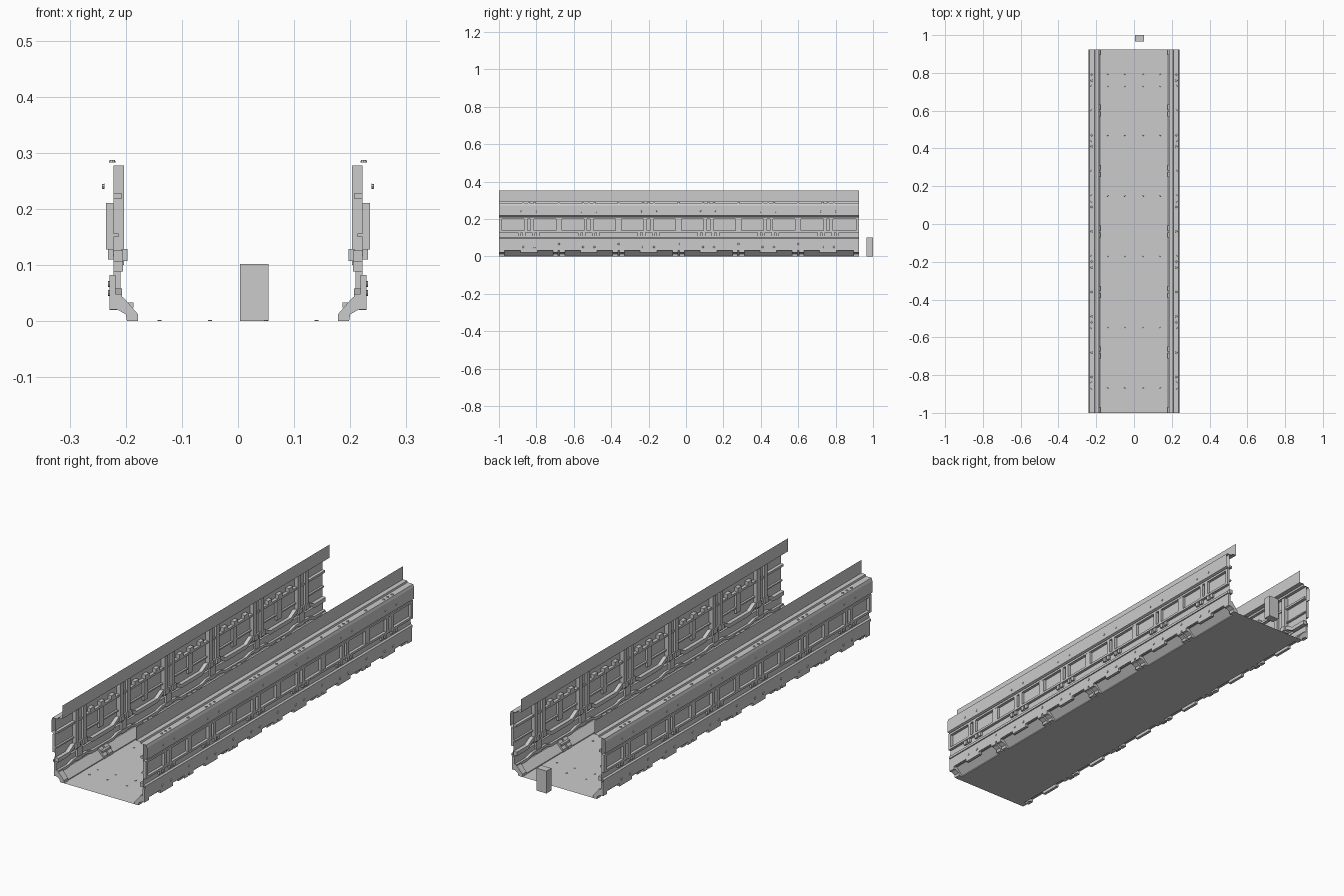
import bpy, bmesh, math
from mathutils import Matrix, Vector

if "Cube" in bpy.data.objects:
    bpy.data.objects.remove(bpy.data.objects["Cube"])

Y0, Y1 = -1.0, 0.925
POSTS = [-0.84 + 0.32 * i for i in range(6)]
MIDS = [-0.68 + 0.32 * i for i in range(5)]


def finish(name, bm, mirror=True):
    me = bpy.data.meshes.new(name)
    bm.to_mesh(me)
    bm.free()
    ob = bpy.data.objects.new(name, me)
    bpy.context.collection.objects.link(ob)
    if mirror:
        m = ob.modifiers.new("other_side", 'MIRROR')
        m.use_axis[0] = True
    return ob


def add_box(bm, x0, x1, y0, y1, z0, z1):
    mat = Matrix.Translation(((x0 + x1) / 2, (y0 + y1) / 2, (z0 + z1) / 2)) @ \
        Matrix.Diagonal((x1 - x0, y1 - y0, z1 - z0, 1))
    bmesh.ops.create_cube(bm, size=1, matrix=mat)


def boxes(name, items, mirror=True):
    bm = bmesh.new()
    for b in items:
        add_box(bm, *b)
    return finish(name, bm, mirror)


def sheet(name, pts, mirror=True):
    """Open xz profile swept along the length."""
    bm = bmesh.new()
    a = [bm.verts.new((x, Y0, z)) for x, z in pts]
    b = [bm.verts.new((x, Y1, z)) for x, z in pts]
    for i in range(len(pts) - 1):
        bm.faces.new((a[i], a[i + 1], b[i + 1], b[i]))
    return finish(name, bm, mirror)


def add_prism(bm, pts, offset):
    f = bm.faces.new([bm.verts.new(p) for p in pts])
    r = bmesh.ops.extrude_face_region(bm, geom=[f])
    vs = [v for v in r['geom'] if isinstance(v, bmesh.types.BMVert)]
    bmesh.ops.translate(bm, verts=vs, vec=Vector(offset))
    bmesh.ops.recalc_face_normals(bm, faces=bm.faces[:])


def prisms(name, profile, spans):
    """Closed xz profile repeated over several y spans."""
    bm = bmesh.new()
    for y0, y1 in spans:
        add_prism(bm, [(x, y0, z) for x, z in profile], (0, y1 - y0, 0))
    return finish(name, bm)


def rivets(name, spots, axis, r=0.005, h=0.004, mirror=True):
    bm = bmesh.new()
    rot = Matrix.Rotation(math.pi / 2, 4, 'Y') if axis == 'X' else Matrix()
    for s in spots:
        bmesh.ops.create_cone(bm, cap_ends=True, segments=8, radius1=r, radius2=r * 0.8,
                              depth=h, matrix=Matrix.Translation(s) @ rot)
    return finish(name, bm, mirror)


def wave_rail(name, x0, x1, low, high, height, tops):
    """Rail that rises at every post and dips in between."""
    path = [(Y0, low)]
    for y in tops:
        path += [(y - 0.085, low), (y - 0.05, high), (y + 0.05, high), (y + 0.085, low)]
    path.append((Y1, low))
    bm = bmesh.new()
    for (ya, za), (yb, zb) in zip(path, path[1:]):
        add_prism(bm, [(x0, ya, za), (x0, yb, zb), (x0, yb, zb + height), (x0, ya, za + height)],
                  (x1 - x0, 0, 0))
    return finish(name, bm)


# Floor and the loose block behind it
bm = bmesh.new()
bm.faces.new([bm.verts.new(p) for p in
              ((-0.18, Y0, 0), (0.18, Y0, 0), (0.18, Y1, 0), (-0.18, Y1, 0))])
finish("floor", bm, False)
boxes("end_block", [(0.004, 0.054, 0.965, 1.0, 0, 0.102)], False)
rivets("floor_rivets", [(x, y + d, 0.001) for y in POSTS for d in (-0.03, 0.03)
                        for x in (0.05, 0.14)], 'Z', 0.004, 0.002)

# Wall sheets: upright top strip, ledge and lip, then wall and sloping skirt
sheet("top_ledge", [(0.185, 0.352), (0.185, 0.292), (0.206, 0.292), (0.208, 0.284),
                    (0.236, 0.284), (0.24, 0.272), (0.24, 0.218), (0.225, 0.212)])
sheet("upper_wall", [(0.222, 0.284), (0.222, 0.102), (0.232, 0.095), (0.232, 0.084), (0.218, 0.084)])
sheet("lower_wall", [(0.225, 0.108), (0.225, 0.03)])
sheet("bottom_skirt", [(0.225, 0.036), (0.212, 0.036), (0.18, 0.004), (0.18, 0)])

# Outer panel frames, windows recessed between their uprights
frame = [(0.222, 0.235, Y0, Y1, 0.2, 0.21), (0.222, 0.235, Y0, Y1, 0.128, 0.138)]
for y in POSTS:
    frame += [(0.222, 0.235, y + d - 0.009, y + d + 0.009, 0.138, 0.2) for d in (-0.017, 0.017)]
for y in MIDS:
    frame.append((0.222, 0.234, y - 0.016, y + 0.016, 0.138, 0.2))
frame += [(0.222, 0.235, Y0, Y0 + 0.015, 0.138, 0.2), (0.222, 0.235, Y1 - 0.015, Y1, 0.138, 0.2)]
boxes("outer_panel_frame", frame)
boxes("outer_brackets", [(0.222, 0.232, y + d - 0.008, y + d + 0.008, 0.11, 0.13)
                         for y in POSTS for d in (-0.05, -0.025, 0.025, 0.05)])

# Lower outer plates with tabs hanging under them
boxes("lower_plates", [(0.218, 0.229, Y0, Y1, 0.034, 0.082)])
boxes("lower_tabs", [(0.216, 0.229, y - 0.045, y + 0.045, 0.02, 0.036) for y in POSTS])
rivets("plate_rivets", [(0.23, y + d, z) for y in POSTS for d in (-0.03, 0.03)
                        for z in (0.05,)] + [(0.23, y, 0.066) for y in MIDS], 'X', 0.006)

# Paired inner posts with a backing web
posts = []
for y in POSTS:
    posts += [(0.203, 0.222, y + d - 0.011, y + d + 0.011, 0.1, 0.277) for d in (-0.026, 0.026)]
    posts.append((0.213, 0.222, y - 0.026, y + 0.026, 0.1, 0.277))
boxes("inner_posts", posts)
boxes("post_clips", [(0.197, 0.208, y + d - 0.014, y + d + 0.014, 0.107, 0.128)
                     for y in POSTS for d in (-0.026, 0.026)])
boxes("post_feet", [(0.209, 0.222, y - 0.018, y + 0.018, 0.04, 0.1) for y in POSTS])

# Inner rails
wave_rail("middle_rail", 0.205, 0.222, 0.088, 0.108, 0.018, POSTS)
wave_rail("bottom_rail", 0.207, 0.222, 0.036, 0.046, 0.012, POSTS)
boxes("upper_rail", [(0.208, 0.222, Y0, Y1, 0.218, 0.228), (0.213, 0.222, Y0, Y1, 0.15, 0.156)])
boxes("rail_cleats", [(0.205, 0.222, y + d - 0.014, y + d + 0.014, 0.228, 0.246)
                      for y in MIDS for d in (-0.075, 0, 0.075)])
boxes("inner_stiffeners", [(0.212, 0.222, y - 0.015, y + 0.015, 0.128, 0.218) for y in MIDS])

# Sloping feet joining wall to floor, paired between the posts, and at both ends
foot = [(0.178, 0), (0.198, 0), (0.2, 0.012), (0.216, 0.021), (0.229, 0.021), (0.229, 0.036),
        (0.222, 0.043), (0.205, 0.043), (0.178, 0.012)]
spans = [(y + d - 0.014, y + d + 0.014) for y in MIDS for d in (-0.018, 0.018)]
prisms("skirt_feet", foot, spans + [(Y0, Y0 + 0.03), (Y1 - 0.03, Y1)])
boxes("foot_blocks", [(0.186, 0.205, y - 0.03, y + 0.03, 0.024, 0.033) for y in MIDS])

# Bolts on the ledge
rivets("ledge_bolts", [(0.224, y + d, 0.285) for y in POSTS for d in (-0.03, 0, 0.03)] +
       [(0.224, y, 0.285) for y in MIDS], 'Z', 0.006)
rivets("lip_bolts", [(0.24, y + d, 0.24) for y in POSTS for d in (-0.04, 0.04)], 'X', 0.005)
